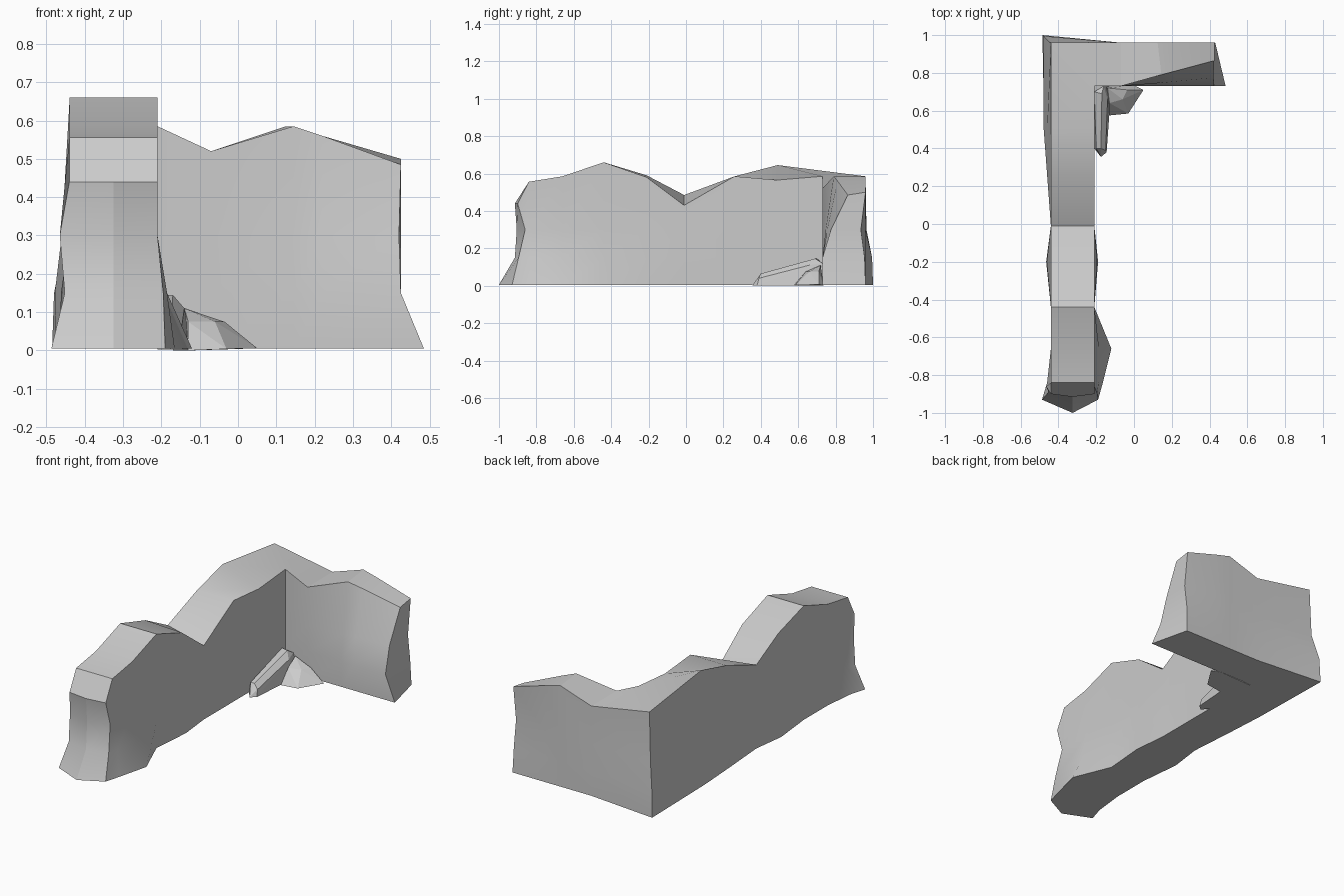
import bpy
import bmesh
from math import radians


def column(top, base=None, low=None, mid=None):
    """Vertical edge of the wall: plan points at z 0.005, .15, .3 and the top."""
    xy = top[:2]
    pts = [(*(p or xy), z) for p, z in zip((base, low, mid), (0.005, 0.15, 0.30))]
    return pts + [top]


def finish(bm, name):
    bmesh.ops.recalc_face_normals(bm, faces=bm.faces)
    mesh = bpy.data.meshes.new(name)
    bm.to_mesh(mesh)
    bm.free()
    obj = bpy.data.objects.new(name, mesh)
    bpy.context.collection.objects.link(obj)
    return obj


O, I = -0.44, -0.21  # outer and inner faces of the long wall
B, F = 0.96, 0.73    # back and front faces of the short wall

# Pairs of outer / inner columns, from the front end round the corner
stations = [
    (column((O, -0.90, 0.44), (-0.487, -0.93), (-0.452, -0.89), (-0.465, -0.86)),
     column((I, -0.90, 0.44), (-0.19, -0.93), (-0.195, -0.895), (I, -0.86))),
    (column((O, -0.84, 0.556), (-0.46, -0.84)),
     column((I, -0.84, 0.556), (-0.165, -0.84), (-0.185, -0.83))),
    (column((O, -0.66, 0.585)),
     column((I, -0.66, 0.585), (-0.12, -0.66), (-0.185, -0.66))),
    (column((O, -0.44, 0.66)), column((I, -0.44, 0.66))),
    (column((O, -0.21, 0.59), (-0.465, -0.2), (-0.462, -0.2)),
     column((I, -0.21, 0.58), (-0.19, -0.2), (-0.195, -0.2))),
    (column((O, -0.01, 0.485)), column((I, -0.01, 0.43))),
    (column((O, 0.26, 0.585), (-0.46, 0.26), (-0.46, 0.26)), column((I, 0.26, 0.585))),
    (column((O, 0.49, 0.645), (-0.475, 0.5), (-0.478, 0.5), (-0.46, 0.5)),
     column((I, 0.49, 0.565))),
    (column((O, B, 0.585), (-0.485, 1.0), (-0.48, 0.995), (-0.45, 0.965)),
     column((I, F, 0.585))),
    (column((-0.07, B, 0.52)), column((-0.07, F, 0.52))),
    (column((0.125, B, 0.585)),
     column((0.145, 0.79, 0.585), (0.145, F), (0.145, F), (0.145, 0.747))),
    (column((0.22, B, 0.56)),
     column((0.22, 0.81, 0.56), (0.22, F), (0.22, F), (0.22, 0.755))),
    (column((0.425, B, 0.50), (0.43, B), (0.425, 0.955), (0.425, 0.935)),
     column((0.425, 0.865, 0.485), (0.485, F), (0.425, F), (0.42, 0.775))),
]

# L-shaped broken wall
bm = bmesh.new()
rows = [[[bm.verts.new(p) for p in col] for col in pair] for pair in stations]


def strip(a, b):
    for k in range(3):
        bm.faces.new((a[k], b[k], b[k + 1], a[k + 1]))


nose = [bm.verts.new(p) for p in column((-0.325, -0.915, 0.44), (-0.325, -1.0),
                                        (-0.325, -0.915), (-0.325, -0.905))]
strip(rows[0][0], nose)
strip(nose, rows[0][1])
strip(*rows[-1])
for i, ((oa, ia), (ob, ib)) in enumerate(zip(rows, rows[1:])):
    strip(oa, ob)
    strip(ia, ib)
    for k in (0, 3):
        front = [nose[k]] if i == 0 else []
        bm.faces.new([oa[k]] + front + [ia[k], ib[k], ob[k]])
wall = finish(bm, "broken_wall")
wall.select_set(True)
bpy.context.view_layer.objects.active = wall
bpy.ops.object.shade_smooth_by_angle(angle=radians(22))


# Fallen stones in the inner corner
def stone(name, points):
    hull = bmesh.new()
    for p in points:
        hull.verts.new(p)
    bmesh.ops.convex_hull(hull, input=hull.verts)
    finish(hull, name)


stone("long_stone", [
    (-0.21, 0.40, 0.002), (-0.175, 0.355, 0.002), (-0.145, 0.38, 0.002),
    (-0.12, 0.73, 0.002), (-0.21, 0.73, 0.002), (-0.20, 0.40, 0.065),
    (-0.175, 0.40, 0.065), (-0.15, 0.39, 0.04), (-0.17, 0.69, 0.145),
    (-0.21, 0.70, 0.145), (-0.14, 0.66, 0.11), (-0.16, 0.73, 0.12)])
stone("short_stone", [
    (-0.13, 0.575, 0.0), (-0.03, 0.585, 0.004), (0.05, 0.71, 0.006),
    (0.0, 0.735, 0.004), (-0.17, 0.735, 0.0), (-0.13, 0.64, 0.075),
    (-0.06, 0.66, 0.075), (-0.035, 0.71, 0.075), (-0.14, 0.72, 0.11)])
